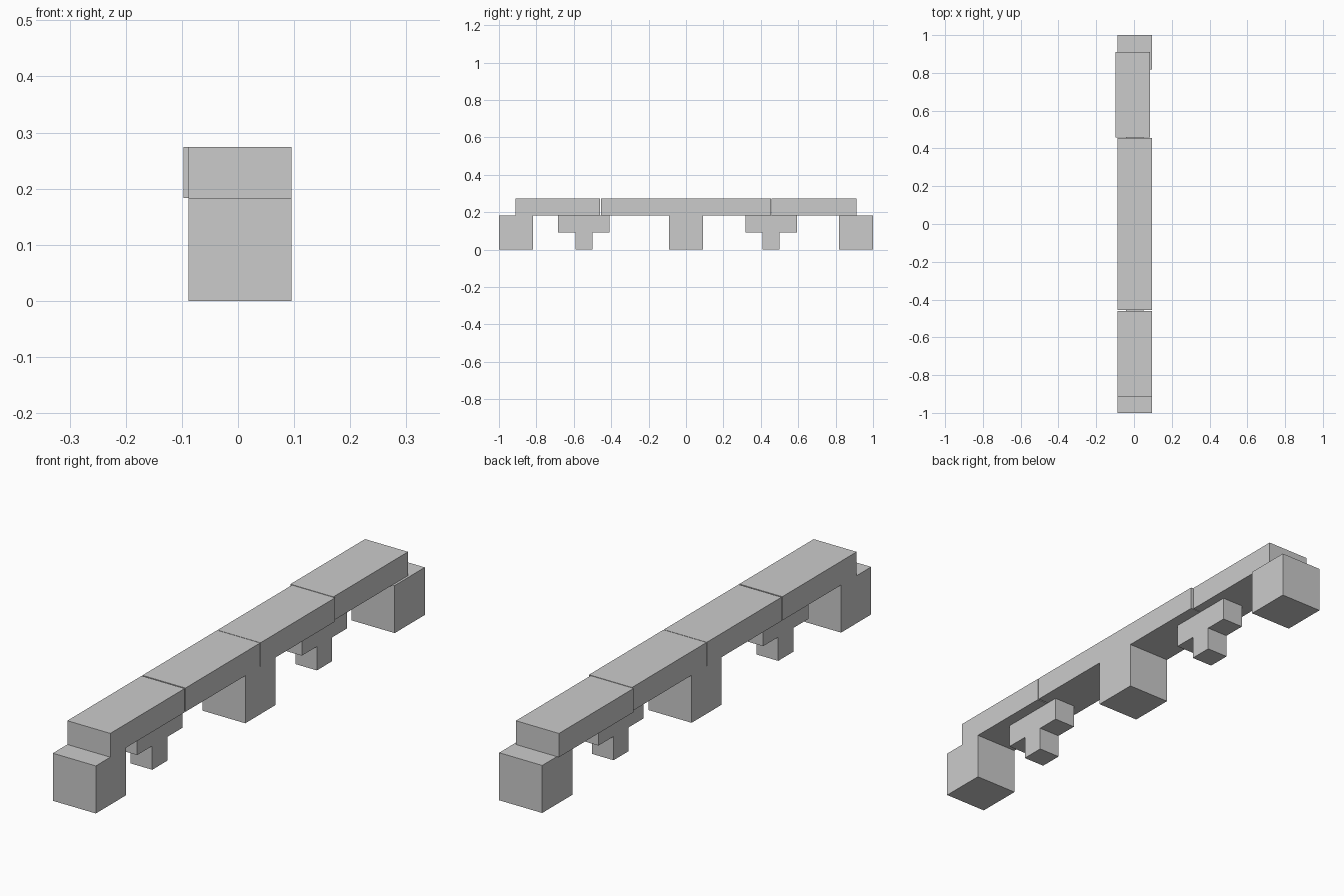
import bpy, bmesh

if "Cube" in bpy.data.objects:
    bpy.data.objects.remove(bpy.data.objects["Cube"])

grey = bpy.data.materials.new("light_grey")
grey.diffuse_color = (0.6, 0.6, 0.6, 1)
grey.use_nodes = True
grey.node_tree.nodes["Principled BSDF"].inputs["Base Color"].default_value = grey.diffuse_color

CX = 0.0035          # centre line of the blocks
U = 0.0915           # half-block unit


def finish(name, bm):
    bmesh.ops.recalc_face_normals(bm, faces=bm.faces)
    mesh = bpy.data.meshes.new(name)
    bm.to_mesh(mesh)
    bm.free()
    mesh.materials.append(grey)
    obj = bpy.data.objects.new(name, mesh)
    bpy.context.collection.objects.link(obj)
    return obj


def extrude_profile(name, profile, x0, x1):
    """Extrude a (y, z) outline along x."""
    bm = bmesh.new()
    face = bm.faces.new([bm.verts.new((x0, y, z)) for y, z in profile])
    out = bmesh.ops.extrude_face_region(bm, geom=[face])
    verts = [g for g in out["geom"] if isinstance(g, bmesh.types.BMVert)]
    bmesh.ops.translate(bm, verts=verts, vec=(x1 - x0, 0, 0))
    return finish(name, bm)


def box(name, y0, y1, z0, z1, dx=0.0):
    outline = [(y0, z0), (y1, z0), (y1, z1), (y0, z1)]
    return extrude_profile(name, outline, CX - U + dx, CX + U + dx)


# Large cube posts
for name, y in (("front_post", -1 + U), ("middle_post", 0), ("back_post", 1 - U)):
    box(name, y - U, y + U, 0, 2 * U)

# Narrow T-shaped supports between the posts
for name, y in (("front_t_support", -0.546), ("back_t_support", 0.455)):
    h, w = U / 2, 1.5 * U
    outline = [(y - h, 0), (y + h, 0), (y + h, U), (y + w, U),
               (y + w, 2 * U), (y - w, 2 * U), (y - w, U), (y - h, U)]
    extrude_profile(name, outline, CX - h, CX + h)

# Row of four beams on top, the last one slightly off line
beams = [("front_beam", -0.912, -0.460, 0), ("front_middle_beam", -0.455, -0.001, 0),
         ("back_middle_beam", 0.001, 0.454, 0), ("back_beam", 0.457, 0.911, -0.009)]
for name, y0, y1, dx in beams:
    box(name, y0, y1, 2 * U, 3 * U, dx)
